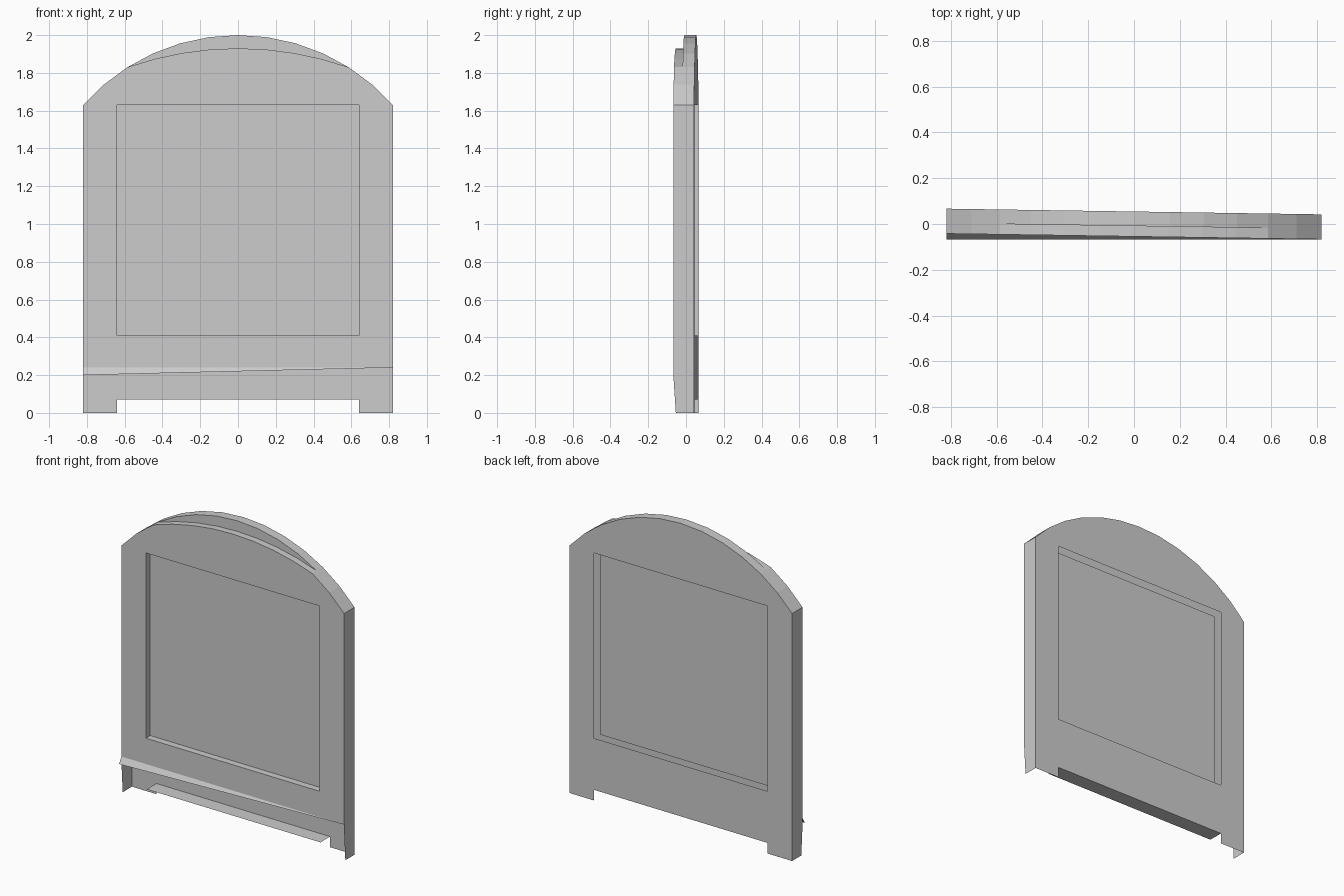
import bpy
import bmesh
import math

cube = bpy.data.objects.get("Cube")
if cube:
    bpy.data.objects.remove(cube, do_unlink=True)

grey = bpy.data.materials.new("plain_grey")
grey.use_nodes = True
colour = (0.6, 0.6, 0.6, 1)
grey.diffuse_color = colour
grey.node_tree.nodes["Principled BSDF"].inputs["Base Color"].default_value = colour

# Main sizes: half width, shoulder height, base lip height, notch height
W, SHOULDER, LIP, NOTCH = 0.82, 1.63, 0.24, 0.07
FRONT, MIDDLE, BACK = -0.0545, -0.009, 0.0545
WIN_X, WIN_LOW, WIN_HIGH = 0.64, 0.41, 1.63


def skew(x, y, z):
    """The panel is turned very slightly about its upright axis."""
    return (x, y - 0.0152 * x, z)


def finish(name, bm, axis=None):
    for f in bm.faces:
        f.normal_update()
        if axis and sum(a * b for a, b in zip(f.normal, axis)) < 0:
            f.normal_flip()
    mesh = bpy.data.meshes.new(name)
    bm.to_mesh(mesh)
    bm.free()
    mesh.materials.append(grey)
    obj = bpy.data.objects.new(name, mesh)
    bpy.context.collection.objects.link(obj)


def sheet(name, loops, y, facing):
    """Flat upright sheet from an outline and optional holes."""
    bm = bmesh.new()
    edges = []
    for loop in loops:
        vs = [bm.verts.new(skew(x, y, z)) for x, z in loop]
        edges += [bm.edges.new((v, vs[i - 1])) for i, v in enumerate(vs)]
    bmesh.ops.triangle_fill(bm, edges=edges, use_beauty=True, use_dissolve=False)
    bmesh.ops.dissolve_limit(bm, angle_limit=0.01, verts=bm.verts[:], edges=bm.edges[:])
    finish(name, bm, (0, facing, 0))


def band(name, path, y0, y1, axis):
    """Strip running in depth along a path of (x, z) points."""
    bm = bmesh.new()
    a = [bm.verts.new(skew(x, y0, z)) for x, z in path]
    b = [bm.verts.new(skew(x, y1, z)) for x, z in path]
    for i in range(len(path) - 1):
        bm.faces.new((a[i], a[i + 1], b[i + 1], b[i]))
    finish(name, bm, axis)


def polygon(name, points, axis):
    bm = bmesh.new()
    bm.faces.new([bm.verts.new(p) for p in points])
    finish(name, bm, axis)


def arc(half, low, high, steps):
    """Circular arch from -half to +half."""
    rise = high - low
    r = (half * half + rise * rise) / (2 * rise)
    a = math.asin(half / r)
    angles = [a * (2 * i / steps - 1) for i in range(steps + 1)]
    return [(r * math.sin(t), high - r + r * math.cos(t)) for t in angles]


arch = arc(W, SHOULDER, 2.0, 12)
step_x, step_z = arch[10]
low_arch = arc(step_x, step_z, 1.93, 8)
window = [(-WIN_X, WIN_LOW), (WIN_X, WIN_LOW), (WIN_X, WIN_HIGH), (-WIN_X, WIN_HIGH)]

# Front and back sheets with window openings
front_top = arch[:2] + low_arch + arch[11:]
sheet("front_sheet", [[(W, LIP), (-W, LIP)] + front_top, window], FRONT, -1)
feet = [(W, 0), (WIN_X, 0), (WIN_X, NOTCH), (-WIN_X, NOTCH), (-WIN_X, 0), (-W, 0)]
sheet("back_sheet", [feet + arch, window], BACK, 1)

# Recessed window pane and its frame
sheet("window_pane", [window], MIDDLE, -1)
band("window_sill", window[:2], FRONT, MIDDLE, (0, 0, 1))
band("window_head", window[2:], FRONT, MIDDLE, (0, 0, -1))
for side, name in ((-1, "right"), (1, "left")):
    jamb = [(side * WIN_X, WIN_LOW), (side * WIN_X, WIN_HIGH)]
    band(name + "_window_jamb", jamb, FRONT, MIDDLE, (-side, 0, 0))

# Arched top: rim, stepped ledge and the set-back crest
band("top_rim", arch[2:11], MIDDLE, BACK, (0, 0, 1))
band("right_shoulder", arch[:3], FRONT, BACK, (0, 0, 1))
band("left_shoulder", arch[10:], FRONT, BACK, (0, 0, 1))
band("top_ledge", low_arch, FRONT, MIDDLE, (0, 0, 1))
sheet("crest", [arch[2:11] + low_arch[-2:0:-1]], MIDDLE, -1)

# Side walls, drawn back slightly at the foot
for side, name in ((-1, "right"), (1, "left")):
    profile = [(BACK, 0), (BACK, SHOULDER), (FRONT, SHOULDER), (FRONT, 0.2), (FRONT + 0.013, 0)]
    polygon(name + "_side_wall", [skew(side * W, y, z) for y, z in profile], (side, 0, 0))

# Strip over the notch between the feet, and the small lip on the front
band("notch_strip", [(-WIN_X, NOTCH), (WIN_X, NOTCH)], FRONT + 0.009, BACK, (0, 0, -1))
polygon("front_lip", [skew(-W, FRONT, LIP), skew(W, FRONT, LIP), (-W, -0.067, 0.2)], (0, -1, 0))
